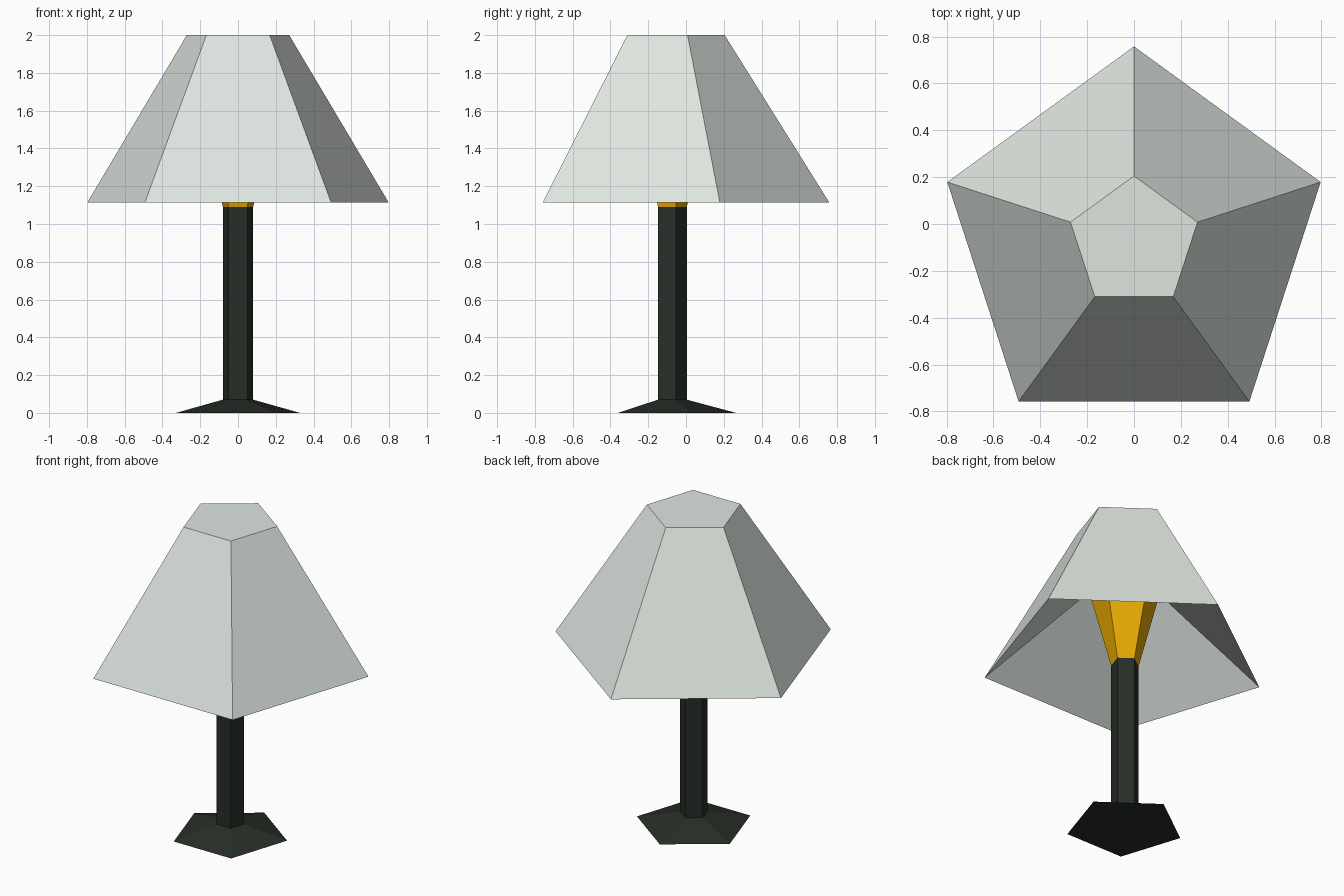
import bpy
import bmesh
import math

cube = bpy.data.objects.get("Cube")
if cube:
    bpy.data.objects.remove(cube, do_unlink=True)

SIDES = 5
AXIS_Y = -0.08  # the lamp's axis, so that the pentagon's bounds are centred


def make_material(name, rgb):
    mat = bpy.data.materials.new(name)
    mat.use_nodes = True
    colour = (*rgb, 1.0)
    mat.diffuse_color = colour
    bsdf = next(n for n in mat.node_tree.nodes if n.type == "BSDF_PRINCIPLED")
    bsdf.inputs["Base Color"].default_value = colour
    return mat


def pentagon_loft(name, profile, mat, bottom=False, top=False):
    """Join pentagon rings given as (radius, height), optionally capped."""
    bm = bmesh.new()
    rings = []
    for radius, z in profile:
        ring = []
        for i in range(SIDES):
            a = math.pi / 2 + math.tau * i / SIDES
            ring.append(bm.verts.new((radius * math.cos(a), radius * math.sin(a), z)))
        rings.append(ring)
    for low, high in zip(rings, rings[1:]):
        for i in range(SIDES):
            j = (i + 1) % SIDES
            bm.faces.new((low[i], low[j], high[j], high[i]))
    if bottom:
        bm.faces.new(rings[0][::-1])
    if top:
        bm.faces.new(rings[-1])
    mesh = bpy.data.meshes.new(name)
    bm.to_mesh(mesh)
    bm.free()
    mesh.materials.append(mat)
    obj = bpy.data.objects.new(name, mesh)
    obj.location.y = AXIS_Y
    bpy.context.collection.objects.link(obj)


dark_green = make_material("dark green metal", (0.02, 0.027, 0.02))
pale_green = make_material("pale green shade", (0.73, 0.79, 0.74))
amber = make_material("amber bulb", (0.8, 0.39, 0.001))

# Sloping foot and straight pole
pentagon_loft("base_and_pole", [(0.345, 0.0), (0.084, 0.07), (0.084, 1.09)],
              dark_green, bottom=True)

# Bulb flaring out of the pole up to the shade's lining
pentagon_loft("bulb", [(0.084, 1.09), (0.215, 1.6)], amber)

# Shade: lining down from the bulb to the rim, then the outer wall and flat top
pentagon_loft("lamp_shade", [(0.215, 1.6), (0.838, 1.115), (0.285, 2.0)],
              pale_green, top=True)
